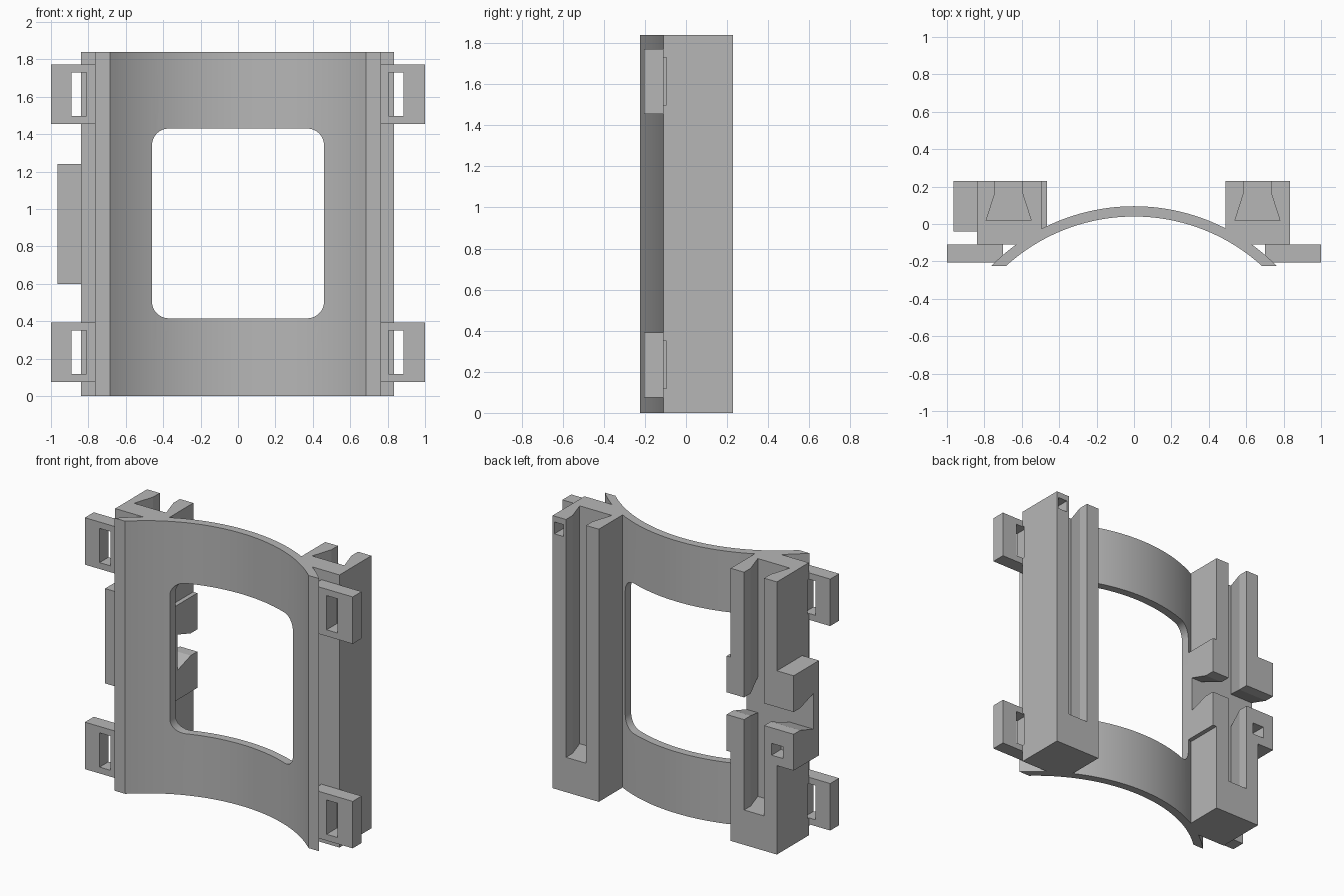
import bpy, bmesh, math

cube = bpy.data.objects.get("Cube")
if cube:
    bpy.data.objects.remove(cube, do_unlink=True)

grey = bpy.data.materials.new("plain_grey")
grey.use_nodes = True
colour = (0.47, 0.47, 0.47, 1)
grey.diffuse_color = colour
grey.node_tree.nodes["Principled BSDF"].inputs["Base Color"].default_value = colour

HEIGHT = 1.84
AXES = {"x": lambda u, v, w: (w, u, v),   # profile in y, z
        "y": lambda u, v, w: (u, w, v),   # profile in x, z
        "z": lambda u, v, w: (u, v, w)}   # profile in x, y


def prism(name, profile, axis, low, high):
    """Extrude a closed profile along an axis."""
    bm = bmesh.new()
    place = AXES[axis]
    ends = [[bm.verts.new(place(u, v, w)) for u, v in profile] for w in (low, high)]
    n = len(profile)
    bm.faces.new(ends[0])
    bm.faces.new(ends[1])
    for i in range(n):
        j = (i + 1) % n
        bm.faces.new((ends[0][i], ends[0][j], ends[1][j], ends[1][i]))
    bmesh.ops.recalc_face_normals(bm, faces=bm.faces)
    mesh = bpy.data.meshes.new(name)
    bm.to_mesh(mesh)
    bm.free()
    mesh.materials.append(grey)
    obj = bpy.data.objects.new(name, mesh)
    bpy.context.collection.objects.link(obj)
    return obj


def box(name, x, y, z):
    return prism(name, [(x[0], y[0]), (x[1], y[0]), (x[1], y[1]), (x[0], y[1])], "z", *z)


def combine(obj, other, operation="DIFFERENCE"):
    """Apply a boolean and throw away the helper."""
    mod = obj.modifiers.new(operation.title(), "BOOLEAN")
    mod.object, mod.operation, mod.solver = other, operation, "EXACT"
    bpy.ops.object.select_all(action="DESELECT")
    bpy.context.view_layer.objects.active = obj
    obj.select_set(True)
    bpy.ops.object.modifier_apply(modifier=mod.name)
    bpy.data.objects.remove(other, do_unlink=True)


def dovetail(centre):
    """Undercut slot outline: narrow mouth at the back, wide floor."""
    half = [(0.075, 0.3), (0.075, 0.16), (0.12, 0.02)]
    return [(centre + a, d) for a, d in half] + [(centre - a, d) for a, d in reversed(half)]


# Curved plate: ring segment whose ends are cut flat at the front
CENTRE_Y, FRONT_Y, STEPS = -0.977, -0.225, 40


def arc(radius):
    limit = math.acos((FRONT_Y - CENTRE_Y) / radius)
    angles = [limit * (2 * i / STEPS - 1) for i in range(STEPS + 1)]
    return [(radius * math.sin(a), CENTRE_Y + radius * math.cos(a)) for a in angles]


plate = prism("curved_plate", arc(1.072) + arc(1.017)[::-1], "z", 0, HEIGHT)

# Rounded window through the plate
R, HALF_W, LOW, HIGH = 0.09, 0.46, 0.415, 1.43
corners = [(HALF_W - R, HIGH - R), (R - HALF_W, HIGH - R),
           (R - HALF_W, LOW + R), (HALF_W - R, LOW + R)]
outline = [(cx + R * math.cos(a), cz + R * math.sin(a))
           for k, (cx, cz) in enumerate(corners)
           for a in [math.pi / 2 * (k + i / 8) for i in range(9)]]
combine(plate, prism("window_cutter", outline, "y", -0.5, 0.5))
bpy.ops.object.shade_smooth_by_angle(angle=math.radians(30))

# Rails, lugs and their openings on both sides
LUG_Z = {"lower": 0.075, "upper": 1.455}
for side, s, shift in (("left", 1, 0), ("right", -1, -0.005)):
    section = [(0.49, 0.23), (0.835, 0.23), (0.835, -0.11), (0.62, -0.11), (0.49, -0.045)]
    rail = prism(side + "_rail", [(s * x + shift, y) for x, y in section], "z", 0, HEIGHT)

    # Wide cross block with a sideways dovetail on one rail
    if s < 0:
        combine(rail, box("cross_block", (-0.965, -0.465), (-0.04, 0.23), (0.6, 1.24)), "UNION")
        combine(rail, prism("cross_cutter", [(y, z) for z, y in dovetail(0.92)], "x", -1.2, -0.3))
        hole = box("pin_cutter", (-0.885, -0.8), (0.13, 0.4), (0.66, 0.74))
    else:
        hole = box("pin_cutter", (0.752, 0.822), (0.13, 0.4), (1.72, 1.8))
    combine(rail, hole)

    # Vertical dovetail slot, open at the top
    combine(rail, prism("slot_cutter", dovetail(s * 0.66 + (2 * shift)), "z", 0.235, 2))

    # Strap lugs; the opening also nicks the rail
    for level, z in LUG_Z.items():
        xs = sorted((s * 0.70, s * 1.0))
        lug = box(f"{side}_{level}_lug", xs, (-0.205, -0.11), (z, z + 0.317))
        opening = sorted((s * 0.805 + shift, s * 0.885 + shift))
        for target in (lug, rail):
            combine(target, box("opening_cutter", opening, (-0.4, -0.095), (z + 0.043, z + 0.274)))
